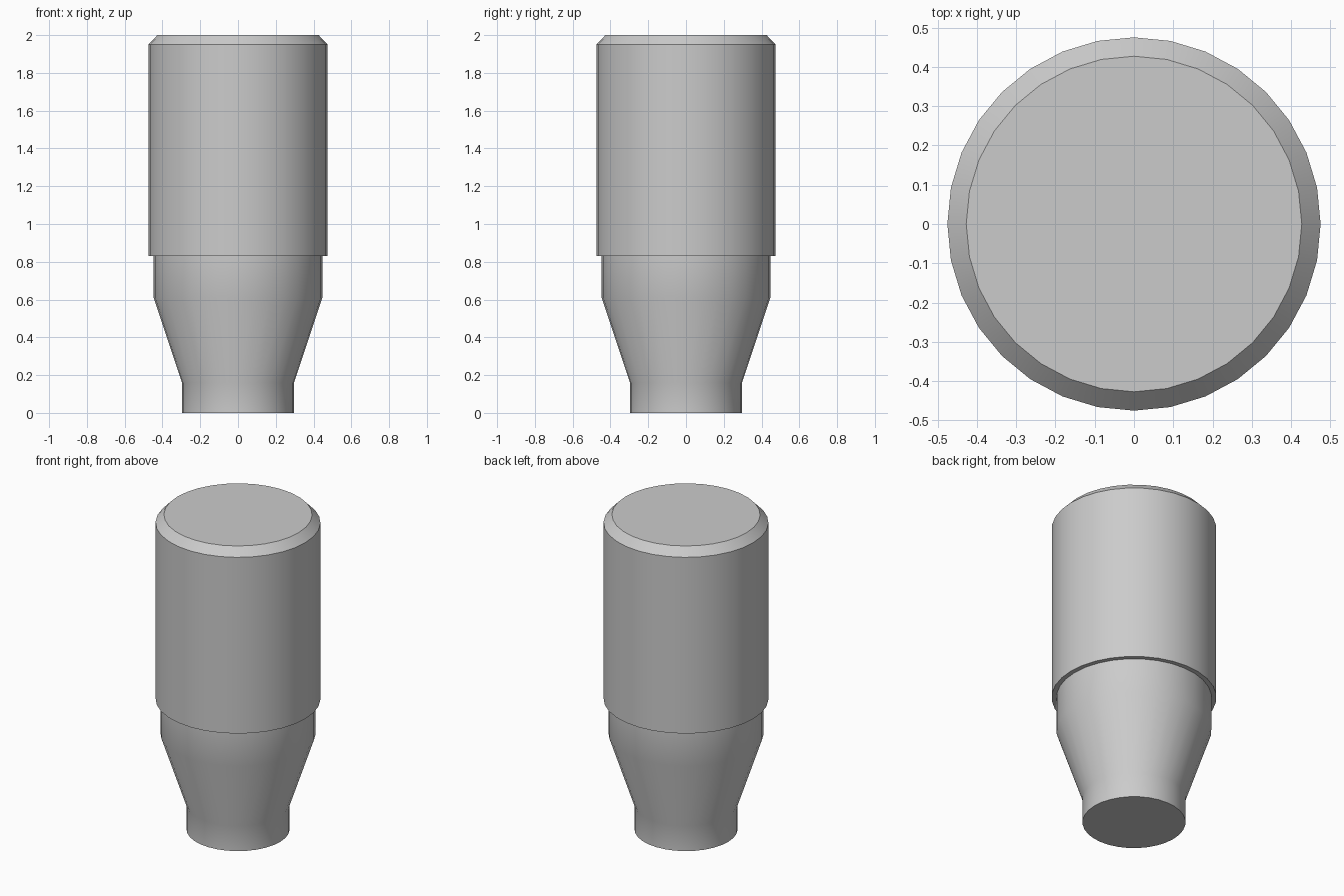
import bpy
import math

cube = bpy.data.objects.get("Cube")
if cube:
    bpy.data.objects.remove(cube, do_unlink=True)

SIDES = 32

grey = bpy.data.materials.new("light_grey")
grey.use_nodes = True
color = (0.6, 0.6, 0.6, 1)
grey.diffuse_color = color
grey.node_tree.nodes["Principled BSDF"].inputs["Base Color"].default_value = color


def lathe(name, profile):
    """Closed solid turned around z from (radius, height) pairs, bottom to top."""
    verts = [(r * math.cos(2 * math.pi * i / SIDES), r * math.sin(2 * math.pi * i / SIDES), z)
             for r, z in profile for i in range(SIDES)]
    faces = []
    for ring in range(len(profile) - 1):
        a, b = ring * SIDES, (ring + 1) * SIDES
        for i in range(SIDES):
            j = (i + 1) % SIDES
            faces.append((a + i, a + j, b + j, b + i))
    faces.append(tuple(reversed(range(SIDES))))
    faces.append(tuple(range(len(verts) - SIDES, len(verts))))
    mesh = bpy.data.meshes.new(name)
    mesh.from_pydata(verts, [], faces)
    mesh.materials.append(grey)
    obj = bpy.data.objects.new(name, mesh)
    bpy.context.collection.objects.link(obj)
    bpy.ops.object.select_all(action="DESELECT")
    obj.select_set(True)
    bpy.context.view_layer.objects.active = obj
    bpy.ops.object.shade_smooth_by_angle(angle=math.radians(30))
    return obj


# Neck, flare and shoulder below the step, then the sleeve with its chamfered top
lathe("tapered_body", [(0.297, 0), (0.297, 0.16), (0.447, 0.61), (0.447, 0.83),
                       (0.475, 0.83), (0.475, 1.95), (0.427, 2.0)])
